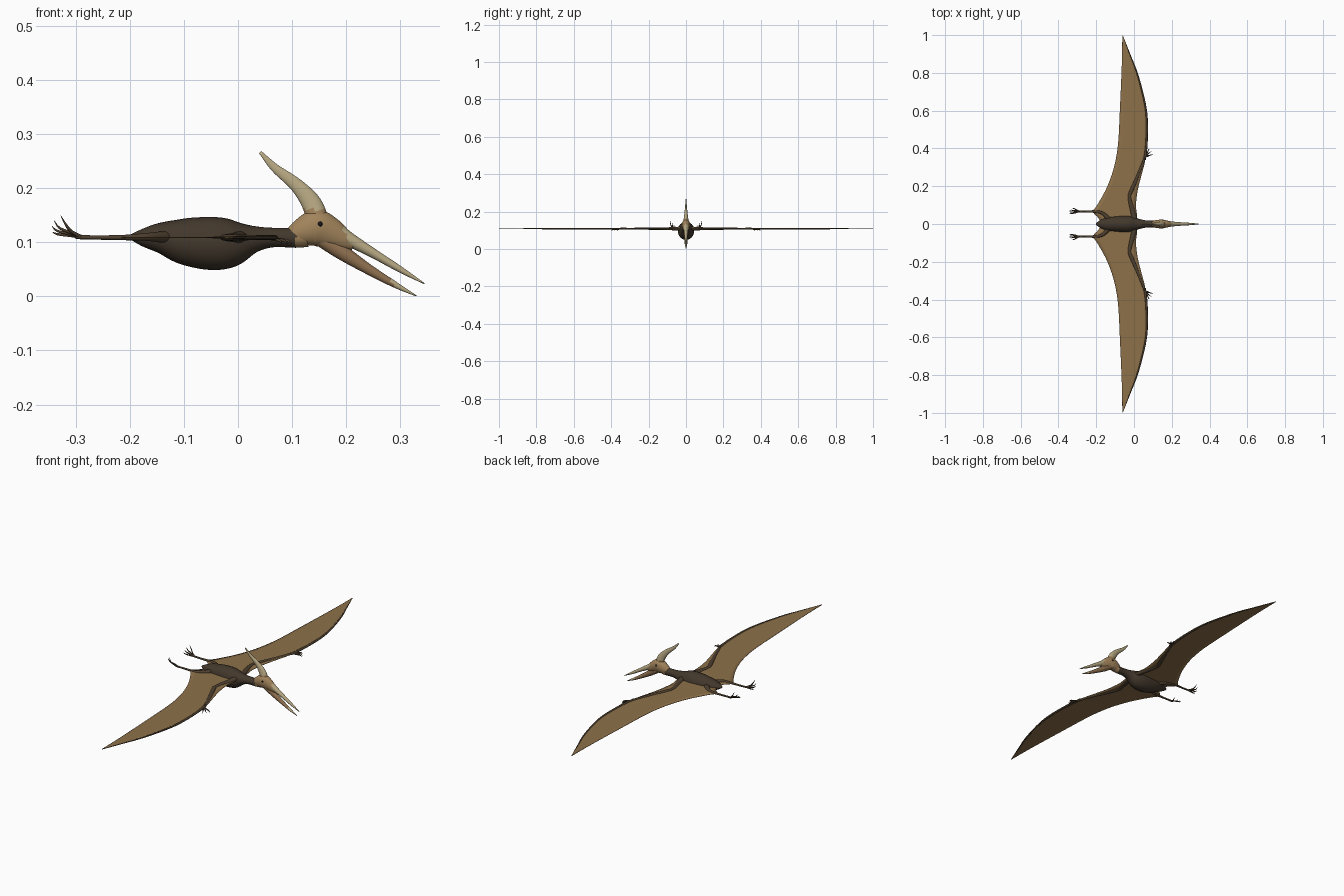
import bpy, bmesh, math
from mathutils import Vector


def mat(name, r, g, b):
    m = bpy.data.materials.new(name)
    m.diffuse_color = (r, g, b, 1)
    return m


HIDE = mat("dark brown hide", 0.055, 0.039, 0.025)
LIMB = mat("limb brown", 0.075, 0.050, 0.028)
SKIN = mat("tan membrane", 0.27, 0.165, 0.068)
FACE = mat("tan face", 0.36, 0.23, 0.105)
HORN = mat("pale horn", 0.48, 0.40, 0.23)
JAW = mat("jaw brown", 0.28, 0.165, 0.08)
EYE = mat("eye black", 0.01, 0.01, 0.01)


def spline(pts, steps):
    # Catmull-Rom resampling of tuples of any length
    out = []
    for i in range(len(pts) - 1):
        p = [pts[max(0, min(len(pts) - 1, i + k))] for k in (-1, 0, 1, 2)]
        for s in range(steps):
            t = s / steps
            out.append([0.5 * (2 * b + (c - a) * t + (2 * a - 5 * b + 4 * c - d) * t * t
                        + (3 * b - a - 3 * c + d) * t ** 3) for a, b, c, d in zip(*p)])
    out.append(list(pts[-1]))
    return out


def finish(name, bm, mats, rule=None):
    bmesh.ops.recalc_face_normals(bm, faces=bm.faces)
    for f in bm.faces:
        f.smooth = True
        if rule:
            f.normal_update()
            f.material_index = rule(f.calc_center_median(), f.normal)
    me = bpy.data.meshes.new(name)
    bm.to_mesh(me)
    bm.free()
    for m in mats:
        me.materials.append(m)
    ob = bpy.data.objects.new(name, me)
    bpy.context.collection.objects.link(ob)
    return ob


def mirror(ob):
    ob.modifiers.new("mirror", 'MIRROR').use_axis = (False, True, False)
    return ob


def tube(name, pts, mats, n=14, steps=5, rule=None, bm=None):
    # pts: x, y, z, sideways radius, upright radius
    solo = bm is None
    bm = bm or bmesh.new()
    P = spline(pts, steps)
    rings = []
    for i, p in enumerate(P):
        a, b = P[max(0, i - 1)], P[min(len(P) - 1, i + 1)]
        t = (Vector(b[:3]) - Vector(a[:3])).normalized()
        side = Vector((0, 0, 1)).cross(t).normalized()
        up = t.cross(side)
        rw, rh = max(p[3], 0.0005), max(p[4], 0.0005)
        rings.append([bm.verts.new(Vector(p[:3])
                      + side * rw * math.cos(2 * math.pi * k / n)
                      + up * rh * math.sin(2 * math.pi * k / n)) for k in range(n)])
    for r, q in zip(rings, rings[1:]):
        for k in range(n):
            bm.faces.new((r[k], r[(k + 1) % n], q[(k + 1) % n], q[k]))
    bm.faces.new(rings[0])
    bm.faces.new(rings[-1])
    return finish(name, bm, mats, rule) if solo else None


# Body and neck
tube("body", [(-0.2, 0, 0.11, 0.006, 0.004), (-0.175, 0, 0.109, 0.022, 0.017),
              (-0.14, 0, 0.108, 0.034, 0.030), (-0.10, 0, 0.102, 0.040, 0.043),
              (-0.05, 0, 0.098, 0.044, 0.049), (-0.01, 0, 0.099, 0.040, 0.044),
              (0.03, 0, 0.106, 0.026, 0.025), (0.065, 0, 0.109, 0.019, 0.018),
              (0.105, 0, 0.109, 0.018, 0.019), (0.125, 0, 0.113, 0.018, 0.022)],
     [HIDE, FACE], 24, 5, lambda c, n: 1 if c.x > 0.108 else 0)

# Head, upper beak, lower jaw and crest
tube("head", [(0.10, 0, 0.110, 0.015, 0.018), (0.12, 0, 0.119, 0.021, 0.027),
              (0.145, 0, 0.126, 0.023, 0.034), (0.17, 0, 0.118, 0.019, 0.029),
              (0.195, 0, 0.105, 0.014, 0.020), (0.215, 0, 0.096, 0.009, 0.011)],
     [FACE, HORN], 20, 5, lambda c, n: 1 if c.x > 0.195 and n.z > 0.2 else 0)
tube("upper_beak", [(0.165, 0, 0.132, 0.015, 0.020), (0.20, 0, 0.109, 0.013, 0.014),
                    (0.25, 0, 0.080, 0.009, 0.009), (0.30, 0, 0.050, 0.006, 0.006),
                    (0.345, 0, 0.0235, 0.001, 0.001)],
     [HORN, FACE], 14, 5, lambda c, n: 1 if c.x < 0.2 else 0)
tube("lower_jaw", [(0.15, 0, 0.108, 0.015, 0.014), (0.19, 0, 0.083, 0.013, 0.0145),
                   (0.24, 0, 0.051, 0.009, 0.010), (0.29, 0, 0.022, 0.006, 0.006),
                   (0.33, 0, 0.001, 0.001, 0.001)],
     [JAW, HORN], 14, 5, lambda c, n: 1 if c.x > 0.285 else 0)
tube("crest", [(0.148, 0, 0.138, 0.016, 0.021), (0.136, 0, 0.172, 0.011, 0.019),
               (0.108, 0, 0.206, 0.007, 0.013), (0.068, 0, 0.238, 0.004, 0.008),
               (0.041, 0, 0.267, 0.0015, 0.003)],
     [HORN, FACE], 14, 5, lambda c, n: 1 if c.z < 0.162 else 0)

# Eyes
bm = bmesh.new()
bmesh.ops.create_uvsphere(bm, u_segments=10, v_segments=8, radius=0.0045)
bmesh.ops.translate(bm, verts=bm.verts, vec=(0.152, 0.0205, 0.134))
mirror(finish("eyes", bm, [EYE]))

# Wing membrane: y, leading x, trailing x
edge = [(0.0, 0.0, -0.178), (0.03, 0.015, -0.187), (0.065, 0.014, -0.217), (0.10, 0.010, -0.195),
        (0.18, 0.020, -0.150), (0.26, 0.040, -0.118), (0.34, 0.060, -0.097),
        (0.44, 0.070, -0.083), (0.60, 0.067, -0.075), (0.78, 0.025, -0.067),
        (0.90, -0.020, -0.063), (0.998, -0.060, -0.062)]
bm = bmesh.new()
rows = [[bm.verts.new((lx + (tx - lx) * k / 8, y, 0.109)) for k in range(9)]
        for y, lx, tx in spline(edge, 4)]
for r, q in zip(rows, rows[1:]):
    for k in range(8):
        bm.faces.new((r[k], r[k + 1], q[k + 1], q[k]))
wing = finish("wing_membranes", bm, [SKIN])
s = wing.modifiers.new("thickness", 'SOLIDIFY')
s.thickness, s.offset = 0.002, 0
mirror(wing)

# Arm bones and long wing finger
mirror(tube("upper_arms", [(0.005, 0.015, 0.110, 0.014, 0.012), (-0.005, 0.06, 0.109, 0.013, 0.009),
                           (-0.024, 0.14, 0.109, 0.009, 0.006), (-0.012, 0.18, 0.109, 0.010, 0.006),
                           (0.022, 0.26, 0.109, 0.008, 0.005), (0.057, 0.35, 0.109, 0.006, 0.005)],
            [LIMB], 12))
mirror(tube("wing_fingers", [(0.056, 0.34, 0.109, 0.007, 0.005), (0.067, 0.44, 0.109, 0.006, 0.0045),
                             (0.064, 0.60, 0.109, 0.005, 0.004), (0.022, 0.78, 0.109, 0.004, 0.003),
                             (-0.023, 0.90, 0.109, 0.003, 0.002), (-0.06, 0.999, 0.109, 0.001, 0.001)],
            [LIMB], 8))

# Small hand claws
bm = bmesh.new()
for dx, dy in ((0.040, 0.012), (0.032, 0.028), (0.022, 0.042)):
    tube("", [(0.060, 0.355, 0.108, 0.004, 0.004),
              (0.060 + dx * 0.5, 0.355 + dy * 0.6, 0.105, 0.003, 0.003),
              (0.060 + dx * 0.8, 0.355 + dy * 0.9, 0.103, 0.002, 0.0025),
              (0.060 + dx, 0.355 + dy, 0.097, 0.0005, 0.0005)], [], 6, 3, bm=bm)
mirror(finish("hand_claws", bm, [LIMB]))

# Hind legs
mirror(tube("legs", [(-0.125, 0.015, 0.110, 0.013, 0.012), (-0.145, 0.038, 0.110, 0.011, 0.010),
                     (-0.172, 0.060, 0.110, 0.008, 0.007), (-0.21, 0.066, 0.109, 0.007, 0.005),
                     (-0.26, 0.066, 0.109, 0.005, 0.004), (-0.30, 0.067, 0.110, 0.006, 0.004)],
            [LIMB], 12))

# Upturned toes with claws
bm = bmesh.new()
for ex, ey, ez in ((-0.328, 0.082, 0.150), (-0.340, 0.073, 0.140),
                   (-0.344, 0.064, 0.130), (-0.343, 0.055, 0.119)):
    h = ez - 0.11
    tube("", [(-0.29, 0.067, 0.110, 0.004, 0.004),
              (-0.308, 0.067 + (ey - 0.067) * 0.6, 0.110 + h * 0.25, 0.003, 0.003),
              (ex + 0.010, ey, 0.110 + h * 0.55, 0.0025, 0.0025),
              (ex, ey, ez, 0.0005, 0.0005)], [], 6, 3, bm=bm)
mirror(finish("toes", bm, [LIMB]))
